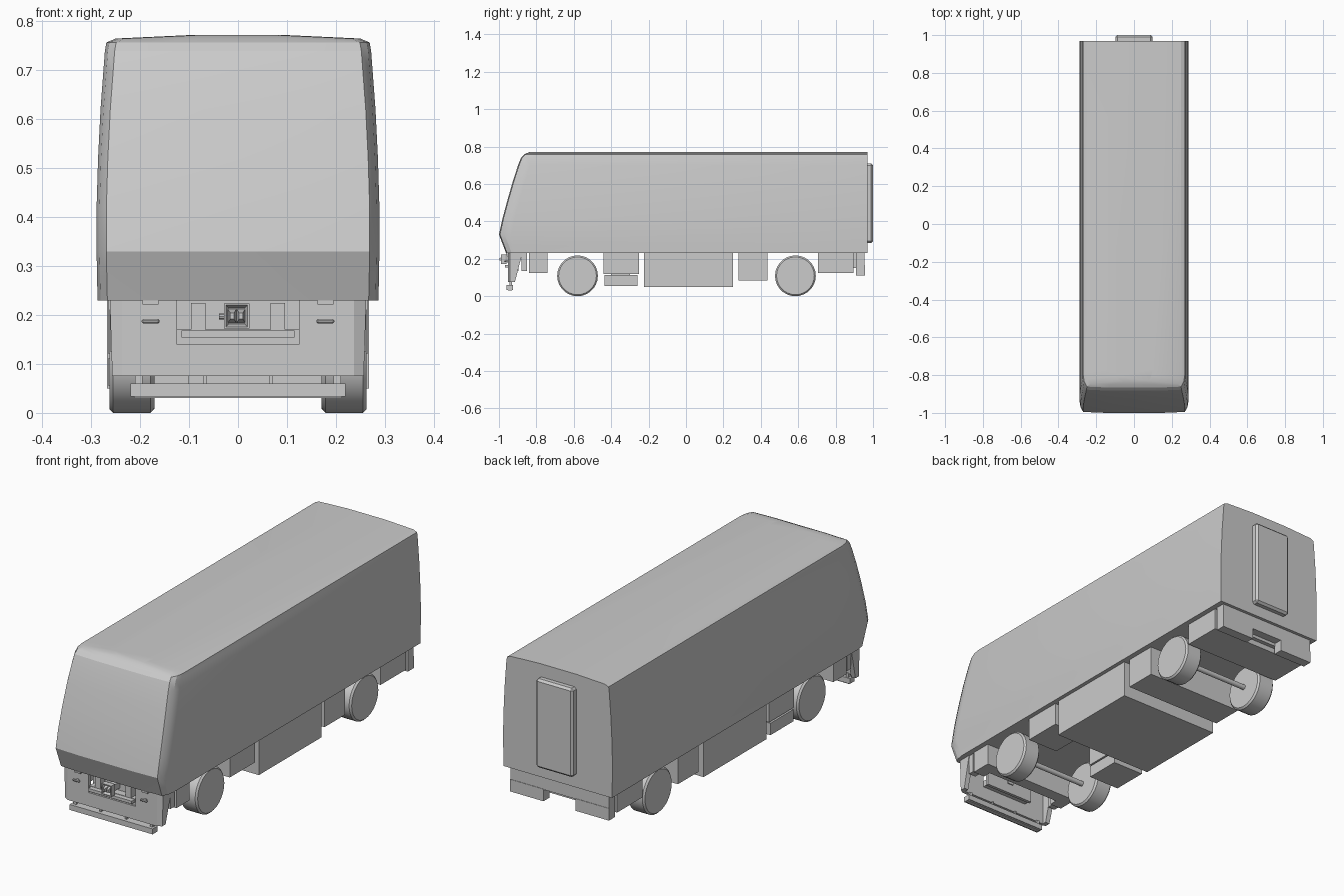
import bpy, bmesh, math
from mathutils import Matrix

if "Cube" in bpy.data.objects:
    bpy.data.objects.remove(bpy.data.objects["Cube"])


def finish(bm, name, bevel=0.0, smooth=None):
    bmesh.ops.recalc_face_normals(bm, faces=bm.faces)
    me = bpy.data.meshes.new(name)
    bm.to_mesh(me)
    bm.free()
    ob = bpy.data.objects.new(name, me)
    bpy.context.collection.objects.link(ob)
    if bevel:
        m = ob.modifiers.new("bevel", 'BEVEL')
        m.width, m.segments = bevel, 1
    if smooth:
        bpy.ops.object.select_all(action='DESELECT')
        ob.select_set(True)
        bpy.context.view_layer.objects.active = ob
        bpy.ops.object.shade_smooth_by_angle(angle=math.radians(smooth))
    return ob


def loft(name, rings, **kw):
    """Skin a stack of equal-length closed rings and cap both ends."""
    bm = bmesh.new()
    vs = [[bm.verts.new(p) for p in r] for r in rings]
    n = len(rings[0])
    for a, b in zip(vs, vs[1:]):
        for i in range(n):
            j = (i + 1) % n
            bm.faces.new((a[i], a[j], b[j], b[i]))
    bm.faces.new(vs[0])
    bm.faces.new(vs[-1])
    return finish(bm, name, **kw)


def box(name, x0, x1, y0, y1, z0, z1, **kw):
    return loft(name, [[(x0, y0, z), (x1, y0, z), (x1, y1, z), (x0, y1, z)]
                       for z in (z0, z1)], **kw)


def pair(name, x0, x1, *rest, **kw):
    box(name + "_right", x0, x1, *rest, **kw)
    box(name + "_left", -x1, -x0, *rest, **kw)


def cylinder(name, x, y, z, r, width, segs, **kw):
    bm = bmesh.new()
    bmesh.ops.create_cone(bm, cap_ends=True, segments=segs, radius1=r, radius2=r, depth=width,
                          matrix=Matrix.Translation((x, y, z)) @ Matrix.Rotation(math.pi / 2, 4, 'Y'))
    return finish(bm, name, **kw)


# Body shell: level height, half width, front position
levels = [(.23, .287, -.962), (.275, .288, -.979), (.33, .289, -1.0), (.42, .289, -.980),
          (.52, .286, -.953), (.62, .281, -.924), (.70, .275, -.898), (.74, .272, -.882),
          (.757, .269, -.866), (.765, .25, -.85), (.772, .1, -.835)]


def plan(z, w, yf):
    half = [(w, .97), (w, yf + .065), (w - .006, yf + .03), (w - .02, yf + .005), (w * .5, yf)]
    return [(x, y, z) for x, y in half] + [(-x, y, z) for x, y in reversed(half)]


loft("body_shell", [plan(*l) for l in levels], smooth=20)

# End door
box("rear_door", -.098, .098, .96, 1.0, .285, .71, bevel=.01)

# Wheels and axles
for label, y in (("front", -.58), ("rear", .585)):
    for side, s in (("right", 1), ("left", -1)):
        cylinder(f"{label}_wheel_{side}", s * .217, y, .109, .109, .092, 28, bevel=.008, smooth=30)
    cylinder(f"{label}_axle", 0, y, .109, .013, .36, 10, smooth=40)

# Equipment boxes under the floor
box("centre_equipment_box", -.268, .268, -.225, .25, .05, .235)
box("rear_mid_equipment_box", -.262, .262, .28, .435, .085, .235)
box("front_mid_box_right", .10, .265, -.44, -.25, .12, .235)
box("front_mid_box_left", -.265, -.10, -.44, -.25, .12, .235)
box("front_mid_lower_box_left", -.265, -.10, -.435, -.26, .055, .112)
box("lower_box_hanger", -.22, -.14, -.40, -.30, .10, .13)
box("rear_equipment_box", -.262, .262, .705, .895, .125, .235)
box("front_equipment_box", -.20, .20, -.80, -.74, .125, .235)
pair("front_step_box", .20, .262, -.84, -.74, .125, .235)
pair("front_step_bracket", .22, .258, -.88, -.85, .135, .235)

# Rear skirt with centre notch
box("rear_skirt", -.262, .262, .91, .955, .165, .235)
pair("rear_skirt_block", .085, .262, .91, .957, .11, .168)
box("rear_skirt_link", -.20, .20, .89, .915, .15, .23)

# Front bumper plate with coupler opening
outline = [(-.237, .075), (.237, .075), (.237, .23), (.125, .23),
           (.125, .14), (-.125, .14), (-.125, .23), (-.237, .23)]
loft("bumper_plate", [[(x, y, z) for x, z in outline] for y in (-.953, -.935)])
for side, s in (("right", 1), ("left", -1)):
    loft(f"bumper_wing_{side}", [
        [(s * .234, -.953, .23), (s * .262, -.94, .23), (s * .262, -.875, .23), (s * .234, -.875, .23)],
        [(s * .234, -.953, .075), (s * .257, -.94, .075), (s * .257, -.915, .075), (s * .234, -.915, .075)]])

# Opening: back plate, uprights, ledge
box("opening_back_plate", -.13, .13, -.91, -.895, .135, .235)
box("opening_floor", -.125, .125, -.945, -.90, .14, .17)
box("opening_ledge", -.115, .115, -.968, -.94, .154, .168)
pair("opening_upright", .066, .096, -.945, -.90, .165, .225)

# Coupler: square funnel with pyramid noses
box("coupler_shank", -.018, .012, -.965, -.89, .182, .212)
cx, cz = -.003, .198
loft("coupler_head", [
    [(cx + a * h, y, cz + b * h) for a, b in ((-1, -1), (1, -1), (1, 1), (-1, 1))]
    for y, h in ((-.955, .021), (-.965, .026), (-.99, .026), (-.99, .022), (-.972, .016))])
for i, x in enumerate((cx - .009, cx + .009)):
    loft(f"coupler_nose_{i + 1}", [
        [(x + a * h, y, cz + b * h * 1.6) for a, b in ((-1, -1), (1, -1), (1, 1), (-1, 1))]
        for y, h in ((-.97, .009), (-.997, .004))])
cylinder("coupler_pin", -.033, -.975, .197, .006, .012, 8)

# Hand grips on the bumper
pair("grip_bar", .16, .197, -.972, -.962, .183, .192, bevel=.003)
pair("grip_post", .174, .184, -.965, -.95, .184, .191)
pair("top_grip", .162, .195, -.962, -.95, .222, .23)

# Lower guard bar and its hangers
box("guard_bar", -.22, .22, -.96, -.925, .034, .06)
box("guard_bar_lip", -.213, .213, -.952, -.93, .03, .036)
pair("guard_hanger_outer", .195, .21, -.945, -.93, .055, .08)
pair("guard_hanger_inner", .064, .072, -.945, -.93, .055, .08)
